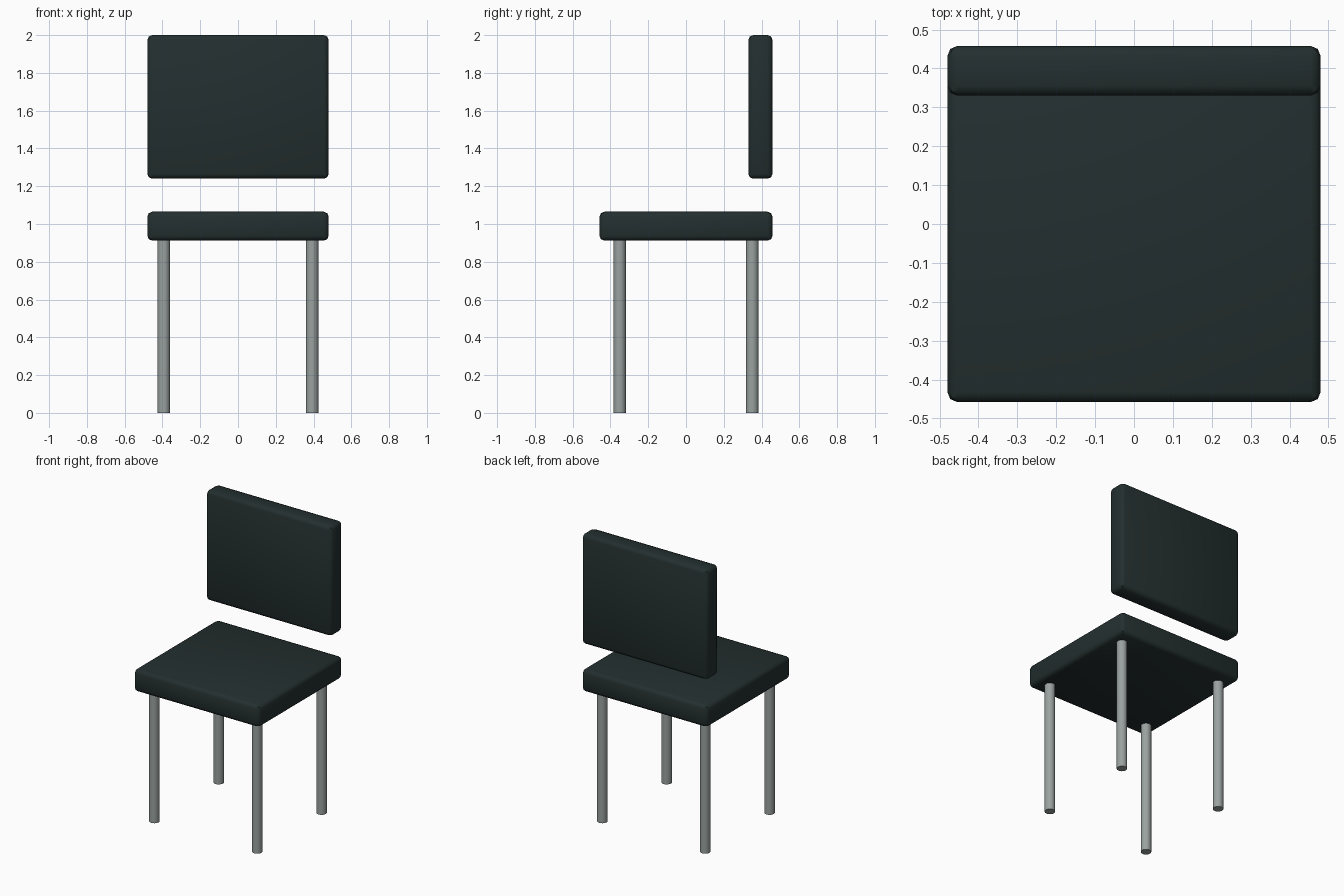
import bpy

if "Cube" in bpy.data.objects:
    bpy.data.objects.remove(bpy.data.objects["Cube"])


def material(name, rgb):
    m = bpy.data.materials.new(name)
    m.diffuse_color = (*rgb, 1.0)
    m.use_nodes = True
    m.node_tree.nodes["Principled BSDF"].inputs["Base Color"].default_value = m.diffuse_color
    return m


upholstery = material("dark green upholstery", (0.017, 0.028, 0.028))
metal = material("grey metal", (0.32, 0.36, 0.35))


def cushion(name, lo, hi, bevel=0.026):
    """Padded block between two corners with softened edges."""
    centre = [(a + b) / 2 for a, b in zip(lo, hi)]
    bpy.ops.mesh.primitive_cube_add(size=1, location=centre)
    ob = bpy.context.object
    ob.name = name
    ob.scale = [b - a for a, b in zip(lo, hi)]
    bpy.ops.object.transform_apply(location=False, rotation=False, scale=True)
    mod = ob.modifiers.new("soft edges", 'BEVEL')
    mod.width = bevel
    mod.segments = 2
    bpy.ops.object.modifier_apply(modifier=mod.name)
    bpy.ops.object.shade_smooth_by_angle(angle=0.8)
    ob.data.materials.append(upholstery)
    return ob


def leg(name, x, y, top=0.915, radius=0.033):
    bpy.ops.mesh.primitive_cylinder_add(vertices=20, radius=radius, depth=top,
                                        location=(x, y, top / 2))
    ob = bpy.context.object
    ob.name = name
    bpy.ops.object.shade_smooth_by_angle(angle=0.6)
    ob.data.materials.append(metal)
    return ob


# Seat and free-standing back pad
cushion("seat", (-0.48, -0.458, 0.912), (0.48, 0.458, 1.065))
cushion("backrest", (-0.48, 0.33, 1.24), (0.48, 0.458, 2.0))

# Four round legs
for side, x in (("left", -0.393), ("right", 0.393)):
    for end, y in (("front", -0.351), ("back", 0.351)):
        leg(f"{end}_{side}_leg", x, y)
